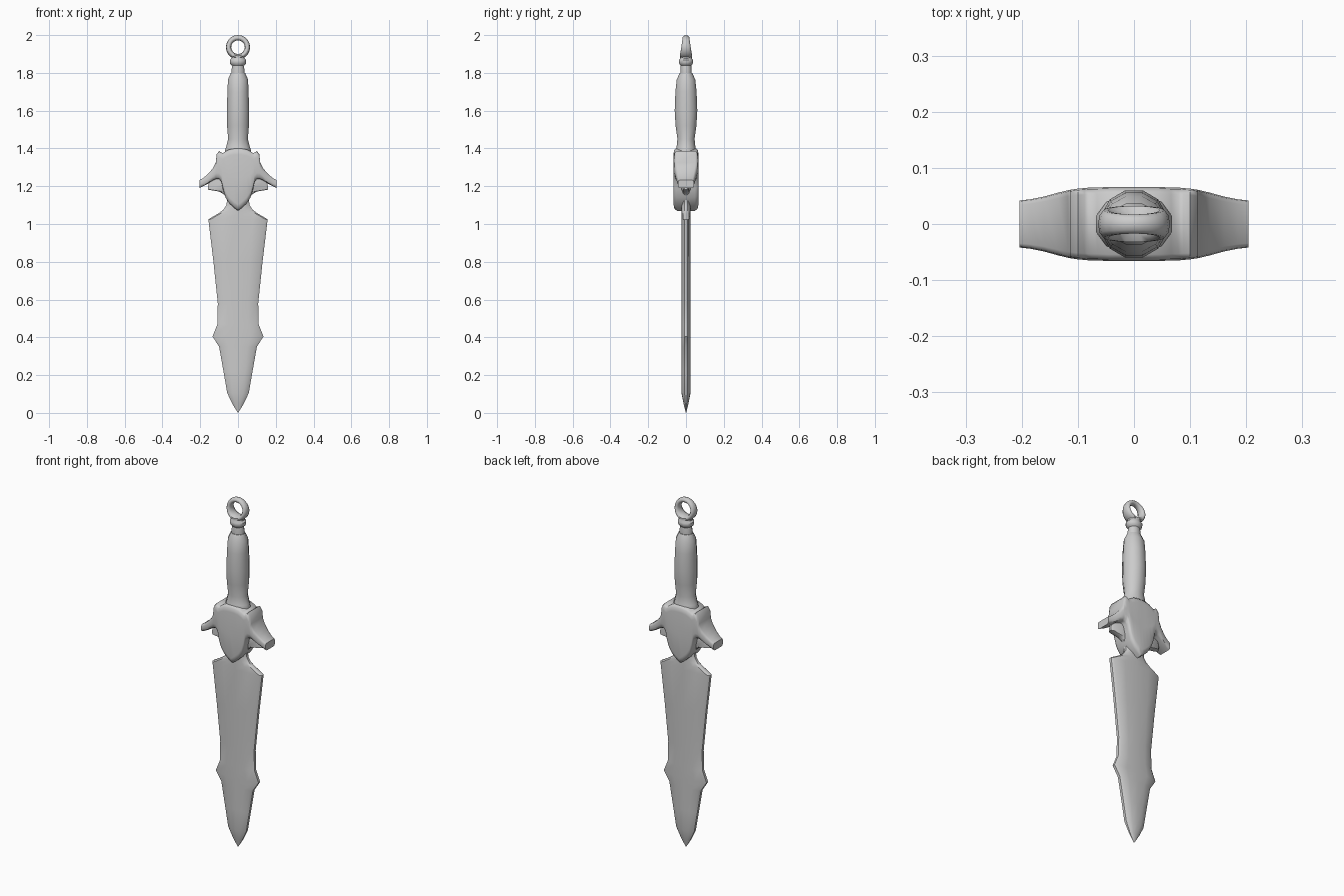
import bpy, bmesh, math


def finish(name, bm, angle=35):
    bmesh.ops.remove_doubles(bm, verts=bm.verts, dist=1e-5)
    bmesh.ops.recalc_face_normals(bm, faces=bm.faces)
    me = bpy.data.meshes.new(name)
    bm.to_mesh(me)
    bm.free()
    ob = bpy.data.objects.new(name, me)
    bpy.context.collection.objects.link(ob)
    bpy.ops.object.select_all(action='DESELECT')
    ob.select_set(True)
    bpy.context.view_layer.objects.active = ob
    bpy.ops.object.shade_smooth_by_angle(angle=math.radians(angle))
    return ob


def loft(name, rings, angle=35):
    """Skin a list of equal-length closed rings and cap both ends."""
    bm = bmesh.new()
    rows = [[bm.verts.new(p) for p in r] for r in rings]
    n = len(rows[0])
    for a, b in zip(rows, rows[1:]):
        for i in range(n):
            j = (i + 1) % n
            bm.faces.new((a[i], a[j], b[j], b[i]))
    bm.faces.new(rows[0])
    bm.faces.new(rows[-1])
    return finish(name, bm, angle)


def turned(name, profile, sides, angle=40):
    """Faceted round part from (z, half width x, half depth y)."""
    rings = []
    for z, rx, ry in profile:
        ts = [2 * math.pi * (i + 0.5) / sides for i in range(sides)]
        rings.append([(rx * math.cos(t), ry * math.sin(t), z) for t in ts])
    return loft(name, rings, angle)


# Blade: (z, half width, half thickness), lens-shaped section
blade = [(0.002, 0.002, 0.001), (0.05, 0.031, 0.013), (0.105, 0.057, 0.024),
         (0.22, 0.077, 0.025), (0.35, 0.1, 0.025), (0.405, 0.135, 0.025),
         (0.47, 0.109, 0.025), (0.58, 0.107, 0.025), (0.8, 0.13, 0.025),
         (1.025, 0.157, 0.025), (1.055, 0.105, 0.025), (1.075, 0.078, 0.025),
         (1.1, 0.061, 0.025), (1.13, 0.058, 0.025), (1.155, 0.072, 0.025),
         (1.172, 0.1, 0.025), (1.182, 0.16, 0.025), (1.225, 0.155, 0.025),
         (1.26, 0.09, 0.025)]
rings = []
for z, w, d in blade:
    half = [(w, 0.3), (w - min(0.012, w * 0.2), 0.65), (w * 0.5, 0.92), (0, 1)]
    q = [(x, d * k) for x, k in half]
    top = q + [(-x, y) for x, y in q[-2::-1]]
    rings.append([(x, y, z) for x, y in top] + [(x, -y, z) for x, y in top[::-1]])
loft("blade", rings)

# Guard: lofted sideways, (x, lower z, upper z, half depth)
guard = [(0, 1.07, 1.4, 0.066), (0.02, 1.085, 1.399, 0.066), (0.045, 1.108, 1.395, 0.066),
         (0.066, 1.14, 1.385, 0.065), (0.08, 1.185, 1.375, 0.065), (0.088, 1.225, 1.378, 0.064),
         (0.1, 1.238, 1.386, 0.063), (0.113, 1.238, 1.37, 0.061), (0.118, 1.237, 1.325, 0.06),
         (0.135, 1.23, 1.292, 0.056), (0.16, 1.213, 1.264, 0.049), (0.185, 1.2, 1.243, 0.044),
         (0.204, 1.19, 1.232, 0.042)]
stations = [(-x, a, b, d) for x, a, b, d in guard[:0:-1]] + guard
rings = []
for x, a, b, d in stations:
    h = b - a
    c = min(0.025, h * 0.25)
    q = [(0.72, 0), (0.93, c * 0.4), (1, c * 1.3), (1, h * 0.5),
         (1, h - c * 1.3), (0.96, h - c * 0.4), (0.82, h)]
    rings.append([(x, d * k, a + z) for k, z in q] +
                 [(x, -d * k, a + z) for k, z in q[::-1]])
loft("guard", rings, 50)

# Grip
turned("grip", [(1.34, 0.07, 0.055), (1.395, 0.07, 0.055), (1.405, 0.066, 0.052),
                (1.45, 0.054, 0.047), (1.52, 0.06, 0.057), (1.6, 0.061, 0.062),
                (1.7, 0.058, 0.058), (1.765, 0.055, 0.051), (1.8, 0.039, 0.034)], 12)

# Collar under the pommel ring
turned("collar", [(1.79, 0.036, 0.031), (1.815, 0.036, 0.031), (1.838, 0.031, 0.029),
                  (1.846, 0.042, 0.036), (1.856, 0.045, 0.039), (1.868, 0.045, 0.039),
                  (1.876, 0.036, 0.033), (1.886, 0.036, 0.033)], 12)

# Pommel ring, deeper at its base than at its crown
rings = []
bm = bmesh.new()
N, M = 20, 10
for i in range(N):
    t = 2 * math.pi * i / N
    ring = []
    for j in range(M):
        p = 2 * math.pi * j / M
        r = 0.05 + 0.014 * math.cos(p)
        depth = 0.026 - 0.008 * math.sin(t)
        ring.append(bm.verts.new((r * math.cos(t), depth * math.sin(p), 1.936 + r * math.sin(t))))
    rings.append(ring)
for i in range(N):
    a, b = rings[i], rings[(i + 1) % N]
    for j in range(M):
        k = (j + 1) % M
        bm.faces.new((a[j], a[k], b[k], b[j]))
finish("pommel_ring", bm, 60)
